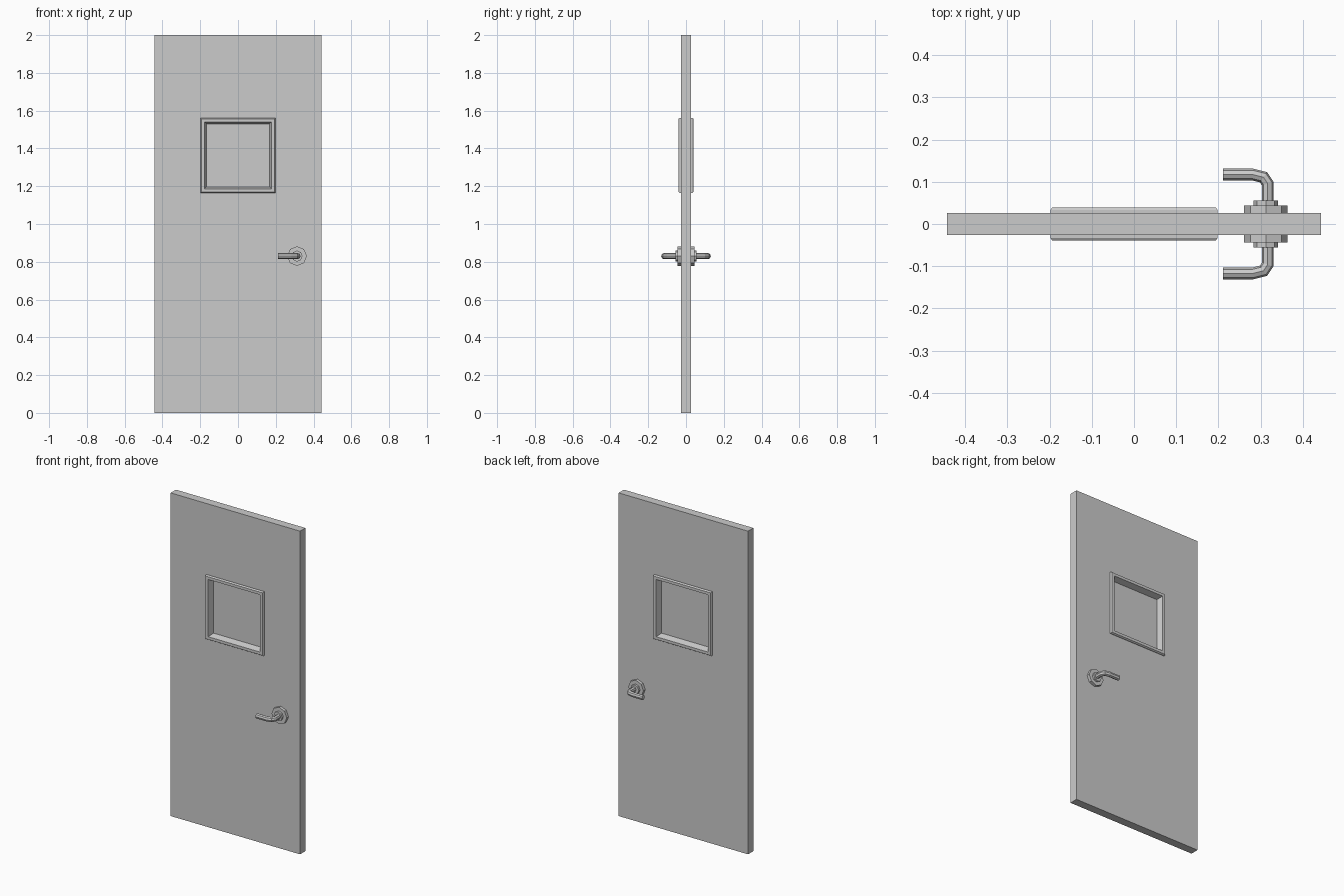
import bpy, bmesh
from math import sin, cos, pi
from mathutils import Vector

if "Cube" in bpy.data.objects:
    bpy.data.objects.remove(bpy.data.objects["Cube"])


def loft(name, rings, closed=False):
    """Skin a list of point rings; cap the ends or join last to first."""
    bm = bmesh.new()
    vs = [[bm.verts.new(p) for p in r] for r in rings]
    n = len(rings[0])
    pairs = list(zip(vs, vs[1:]))
    if closed:
        pairs.append((vs[-1], vs[0]))
    else:
        bm.faces.new(vs[0])
        bm.faces.new(vs[-1])
    for a, b in pairs:
        for i in range(n):
            j = (i + 1) % n
            bm.faces.new((a[i], a[j], b[j], b[i]))
    bmesh.ops.recalc_face_normals(bm, faces=bm.faces)
    me = bpy.data.meshes.new(name)
    bm.to_mesh(me)
    bm.free()
    ob = bpy.data.objects.new(name, me)
    bpy.context.collection.objects.link(ob)
    return ob


def rect(hx, z0, z1, y):
    return [(-hx, y, z0), (hx, y, z0), (hx, y, z1), (-hx, y, z1)]


def square(h, y):
    """Square ring around the window centre."""
    return rect(h, WZ - h, WZ + h, y)


def disc(r, y):
    """Octagon ring around the handle axis."""
    return [(HX + r * cos(i * pi / 4), y, HZ + r * sin(i * pi / 4)) for i in range(8)]


WZ = 1.363            # window centre height
HX, HZ = 0.3125, 0.83  # handle axis
T = 0.026             # half door thickness

# Door slab with a window opening
loft("door_slab", [rect(0.443, 0, 2, -T), rect(0.443, 0, 2, T),
                   square(0.185, T), square(0.185, -T)], closed=True)

# Window frame: chamfered outer edge, walls sloping in to the pane
frame = [(0.198, 0.033), (0.194, 0.039), (0.177, 0.039), (0.166, 0.003)]
profile = [(h, -y) for h, y in frame] + [(h, y) for h, y in reversed(frame)]
loft("window_frame", [square(h, y) for h, y in profile], closed=True)

# Window pane
loft("window_pane", [square(0.17, -0.002), square(0.17, 0.002)])

# Handles on both faces
path = [Vector(p) for p in ((0.317, 0.05), (0.317, 0.096), (0.307, 0.111),
                            (0.281, 0.1175), (0.211, 0.1175))]
for side, s in (("front", -1), ("back", 1)):
    # Octagonal rose and collar
    loft(f"handle_rose_{side}", [disc(0.052, s * 0.024), disc(0.052, s * 0.044)])
    loft(f"handle_collar_{side}", [disc(0.029, s * 0.042), disc(0.029, s * 0.056)])
    # Bent lever swept along the path with mitred corners
    rings = []
    for i, p in enumerate(path):
        d_in = (p - path[i - 1]).normalized() if i else (path[1] - p).normalized()
        d_out = (path[i + 1] - p).normalized() if i < len(path) - 1 else d_in
        t = (d_in + d_out).normalized()
        nrm = Vector((t.y, -t.x)) * (0.0138 / t.dot(d_in))
        ring = []
        for k in range(8):
            q = p + nrm * cos(k * pi / 4)
            ring.append((q.x, s * q.y, HZ + 0.016 * sin(k * pi / 4)))
        rings.append(ring)
    loft(f"handle_lever_{side}", rings)
